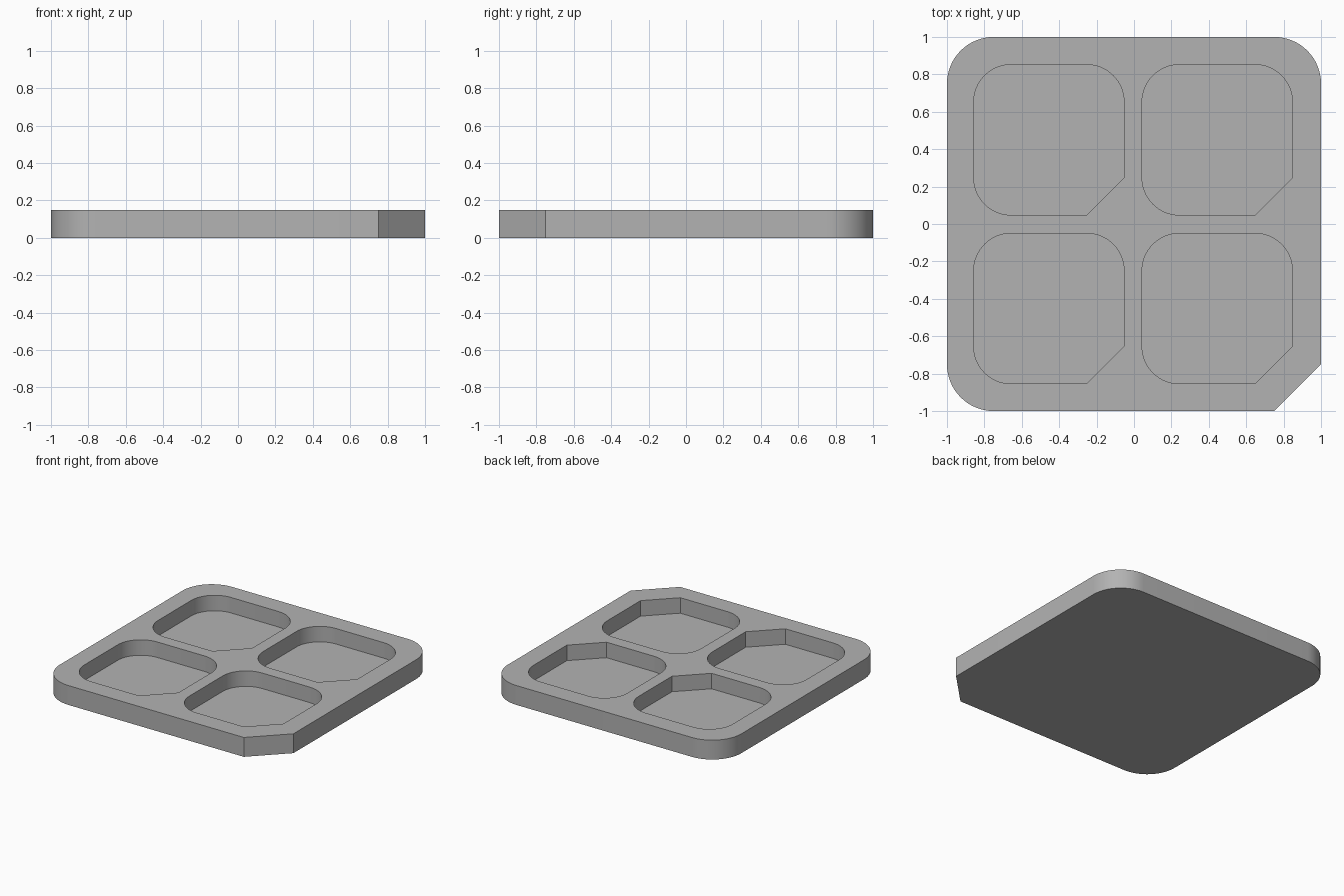
import bpy
import bmesh
from math import cos, sin, pi, radians

if "Cube" in bpy.data.objects:
    bpy.data.objects.remove(bpy.data.objects["Cube"])

grey = bpy.data.materials.new("plain grey")
grey.use_nodes = True
grey.diffuse_color = (0.45, 0.45, 0.45, 1)
grey.node_tree.nodes["Principled BSDF"].inputs["Base Color"].default_value = (0.45, 0.45, 0.45, 1)


def keyed_outline(cx, cy, half, corner, steps=16):
    """Square outline with three round corners and a chamfered front left one."""
    points = []
    for quarter, (sx, sy) in enumerate([(1, 1), (-1, 1), (-1, -1), (1, -1)]):
        count = 1 if quarter == 3 else steps
        for i in range(count + 1):
            angle = (quarter + i / count) * pi / 2
            points.append((cx + sx * (half - corner) + corner * cos(angle),
                           cy + sy * (half - corner) + corner * sin(angle)))
    return points


def prism(name, outline, bottom, top):
    bm = bmesh.new()
    base = bm.faces.new([bm.verts.new((x, y, bottom)) for x, y in outline])
    extruded = bmesh.ops.extrude_face_region(bm, geom=[base], use_keep_orig=True)
    verts = [v for v in extruded["geom"] if isinstance(v, bmesh.types.BMVert)]
    bmesh.ops.translate(bm, verts=verts, vec=(0, 0, top - bottom))
    bmesh.ops.recalc_face_normals(bm, faces=bm.faces)
    mesh = bpy.data.meshes.new(name)
    bm.to_mesh(mesh)
    bm.free()
    mesh.materials.append(grey)
    obj = bpy.data.objects.new(name, mesh)
    bpy.context.collection.objects.link(obj)
    return obj


# Tray slab
height, floor = 0.15, 0.03
tray = prism("tray", keyed_outline(0, 0, 1, 0.25), 0, height)
bpy.context.view_layer.objects.active = tray

# Four keyed pockets sunk into the top
for cx in (-0.455, 0.445):
    for cy in (-0.452, 0.45):
        cutter = prism("pocket_cutter", keyed_outline(cx, cy, 0.402, 0.2), floor, height + 0.1)
        cutter.hide_render = True
        cut = tray.modifiers.new("pocket", "BOOLEAN")
        cut.operation = "DIFFERENCE"
        cut.solver = "EXACT"
        cut.object = cutter
        bpy.ops.object.modifier_apply(modifier=cut.name)
        bpy.data.objects.remove(cutter)

# Smooth round corners, sharp rims
bpy.ops.object.select_all(action="DESELECT")
tray.select_set(True)
bpy.ops.object.shade_smooth_by_angle(angle=radians(30))
